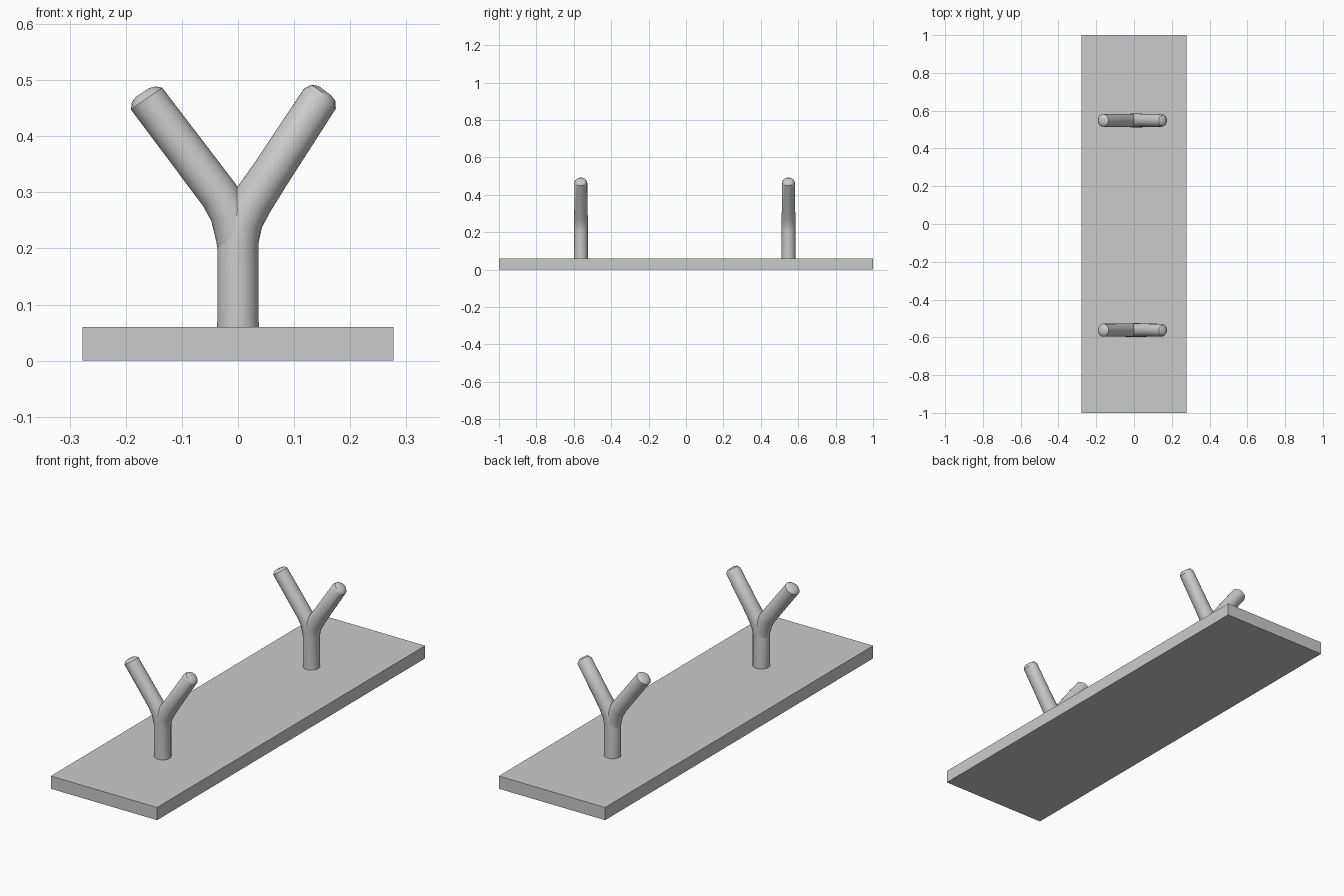
import bpy, bmesh
from mathutils import Vector
from math import sin, cos, tau

if "Cube" in bpy.data.objects:
    bpy.data.objects.remove(bpy.data.objects["Cube"])

SIDES = 20


def finish(bm, name, smooth=False):
    bmesh.ops.recalc_face_normals(bm, faces=bm.faces)
    mesh = bpy.data.meshes.new(name)
    bm.to_mesh(mesh)
    bm.free()
    obj = bpy.data.objects.new(name, mesh)
    bpy.context.collection.objects.link(obj)
    if smooth:
        bpy.ops.object.select_all(action='DESELECT')
        obj.select_set(True)
        bpy.context.view_layer.objects.active = obj
        bpy.ops.object.shade_smooth_by_angle(angle=0.6)
    return obj


def add_tube(bm, path):
    """Sweep a circle along (x, z, radius) points in the xz plane."""
    pts = [Vector((x, 0, z)) for x, z, r in path]
    y_axis = Vector((0, 1, 0))
    rings = []
    for i, p in enumerate(pts):
        before = (p - pts[i - 1]).normalized() if i else Vector()
        after = (pts[i + 1] - p).normalized() if i < len(pts) - 1 else Vector()
        side = y_axis.cross((before + after).normalized())
        r = path[i][2]
        rings.append([bm.verts.new(p + side * r * cos(tau * k / SIDES)
                                   + y_axis * r * sin(tau * k / SIDES))
                      for k in range(SIDES)])
    for a, b in zip(rings, rings[1:]):
        for k in range(SIDES):
            n = (k + 1) % SIDES
            bm.faces.new((a[k], a[n], b[n], b[k]))
    bm.faces.new(rings[0])
    bm.faces.new(rings[-1])


# Flat backing board
bm = bmesh.new()
bmesh.ops.create_cube(bm, size=1)
bmesh.ops.scale(bm, vec=(0.555, 2, 0.06), verts=bm.verts)
bmesh.ops.translate(bm, vec=(0, 0, 0.03), verts=bm.verts)
finish(bm, "board")

# Stem bending into the right prong, and the left prong growing out of it
stem_path = [(0, 0.055, 0.037), (0, 0.215, 0.037), (0.008, 0.25, 0.037),
             (0.025, 0.283, 0.037), (0.057, 0.331, 0.035),
             (0.146, 0.467, 0.0335), (0.152, 0.477, 0.026), (0.155, 0.481, 0.014)]
left_path = [(0, 0.17, 0.032), (-0.003, 0.215, 0.0355), (-0.014, 0.262, 0.036),
             (-0.033, 0.295, 0.035), (-0.163, 0.467, 0.034),
             (-0.168, 0.475, 0.025), (-0.170, 0.478, 0.014)]

# Two forked pegs
for label, y in (("front", -0.562), ("back", 0.548)):
    for part, path in (("stem_and_right_prong", stem_path), ("left_prong", left_path)):
        bm = bmesh.new()
        add_tube(bm, path)
        obj = finish(bm, f"{label}_{part}", smooth=True)
        obj.location.y = y
